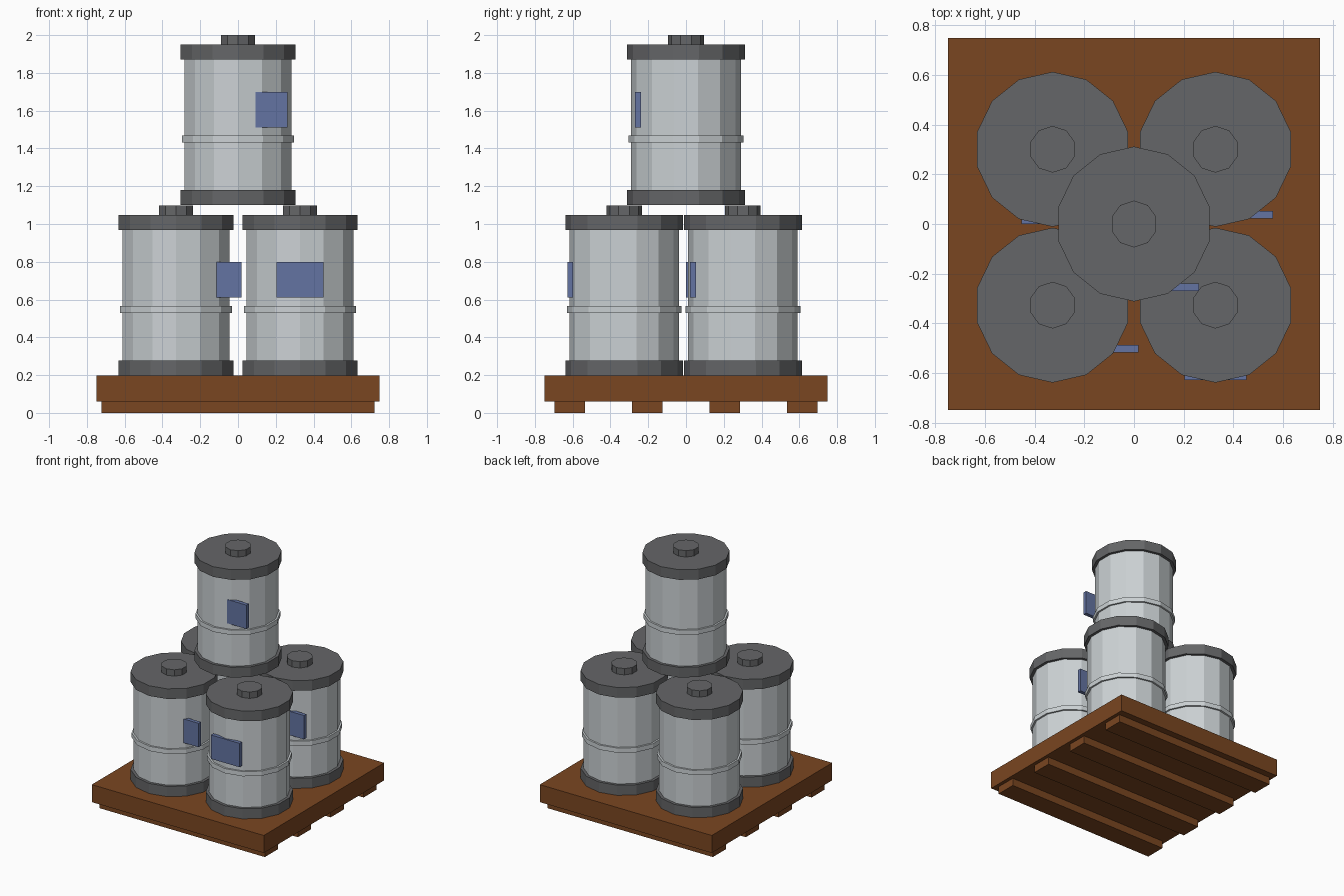
import bpy
from mathutils import Matrix
import bmesh

if "Cube" in bpy.data.objects:
    bpy.data.objects.remove(bpy.data.objects["Cube"], do_unlink=True)


def material(name, rgb):
    mat = bpy.data.materials.new(name)
    mat.use_nodes = True
    colour = (*rgb, 1)
    mat.diffuse_color = colour
    mat.node_tree.nodes["Principled BSDF"].inputs["Base Color"].default_value = colour
    return mat


STEEL = material("pale_steel", (0.60, 0.64, 0.66))
RIM = material("dark_grey", (0.13, 0.133, 0.138))
WOOD = material("brown_wood", (0.195, 0.061, 0.015))
LABEL = material("blue_label", (0.127, 0.174, 0.36))


def finish(name, bm, mat):
    mesh = bpy.data.meshes.new(name)
    bm.to_mesh(mesh)
    bm.free()
    mesh.materials.append(mat)
    obj = bpy.data.objects.new(name, mesh)
    bpy.context.collection.objects.link(obj)
    return obj


def box(name, centre, size, mat):
    bm = bmesh.new()
    bmesh.ops.create_cube(bm, size=1, matrix=Matrix.Translation(centre) @ Matrix.Diagonal((*size, 1)))
    return finish(name, bm, mat)


def drum(name, x, y, z, radius, height, sides, mat):
    """Upright prism standing on height z."""
    bm = bmesh.new()
    bmesh.ops.create_cone(bm, cap_ends=True, segments=sides, radius1=radius, radius2=radius,
                          depth=height, matrix=Matrix.Translation((x, y, z + height / 2)))
    return finish(name, bm, mat)


def barrel(name, x, y, z, label_x, label_y):
    drum(name + "_body", x, y, z + 0.04, 0.29, 0.77, 14, STEEL)
    drum(name + "_hoop", x, y, z + 0.332, 0.304, 0.037, 14, STEEL)
    drum(name + "_bottom_rim", x, y, z, 0.312, 0.08, 14, RIM)
    drum(name + "_lid", x, y, z + 0.77, 0.312, 0.08, 14, RIM)
    drum(name + "_cap", x, y, z + 0.85, 0.094, 0.05, 10, RIM)
    box(name + "_label", (x + label_x, y + label_y, z + 0.506), (0.25, 0.03, 0.188), LABEL)


# Pallet: deck on four runners
box("pallet_deck", (0, 0, 0.129), (1.5, 1.5, 0.138), WOOD)
for i in range(4):
    box(f"pallet_runner_{i + 1}", (0, -0.615 + 0.41 * i, 0.03), (1.444, 0.163, 0.06), WOOD)

# Four barrels on the deck and one stacked on top
barrel("front_right_barrel", -0.328, -0.327, 0.198, 0.222, -0.176)
barrel("front_left_barrel", 0.328, -0.327, 0.198, 0, -0.286)
barrel("back_right_barrel", -0.328, 0.301, 0.198, 0, -0.285)
barrel("back_left_barrel", 0.328, 0.301, 0.198, 0.107, -0.264)
barrel("top_barrel", 0, 0, 1.10, 0.137, -0.254)
